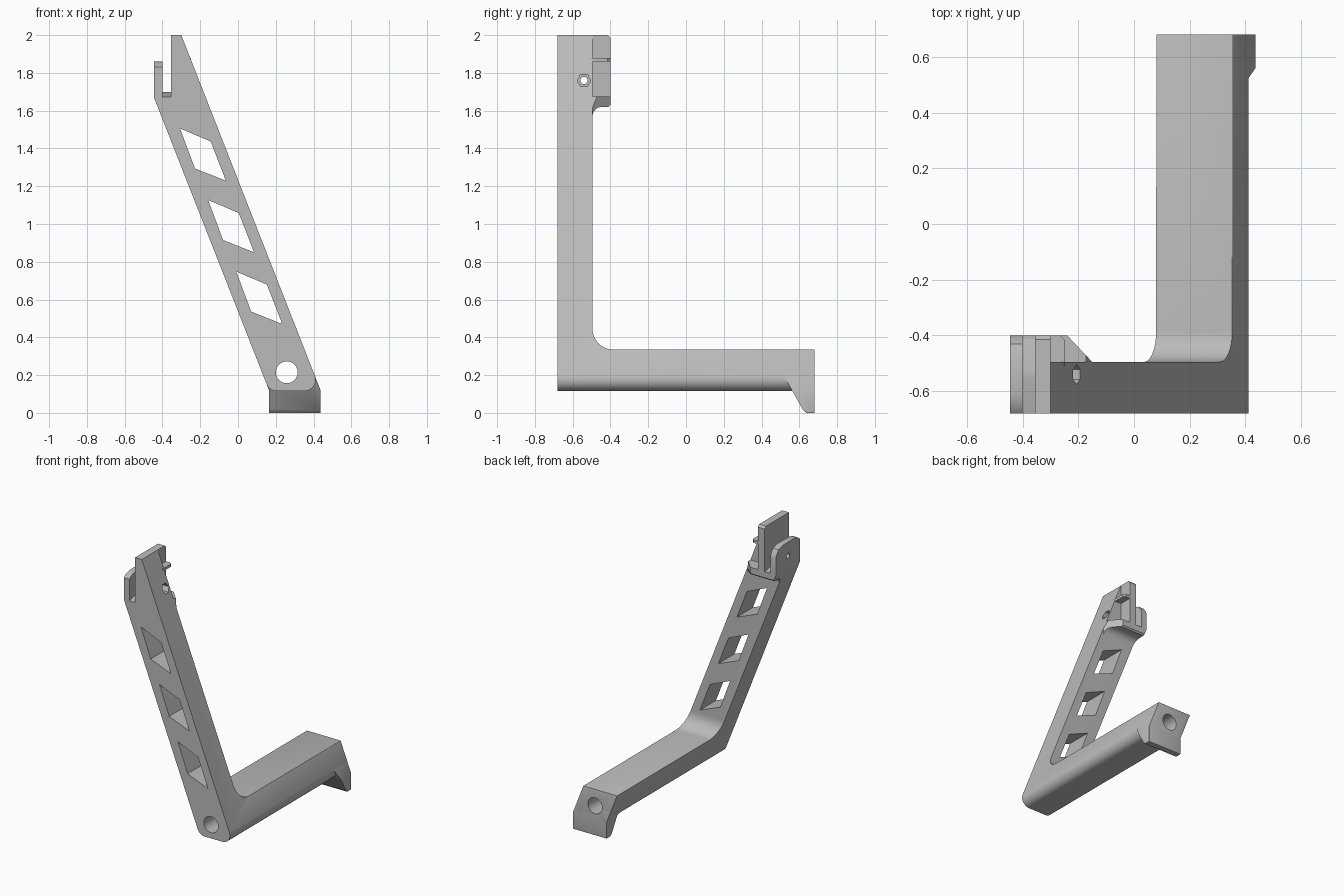
import bpy, bmesh
from math import radians, cos, sin

cube = bpy.data.objects.get("Cube")
if cube:
    bpy.data.objects.remove(cube, do_unlink=True)

grey = bpy.data.materials.new("light grey plastic")
grey.use_nodes = True
colour = (0.5, 0.5, 0.5, 1)
grey.diffuse_color = colour
grey.node_tree.nodes["Principled BSDF"].inputs["Base Color"].default_value = colour


def arc(cu, cv, r, start, end, n=8):
    angles = [radians(start + (end - start) * i / n) for i in range(n + 1)]
    return [(cu + r * cos(a), cv + r * sin(a)) for a in angles]


def prism(name, pts, axis, lo, hi):
    """Extrude a 2D outline along one axis."""
    place = {"x": lambda u, v, t: (t, u, v),
             "y": lambda u, v, t: (u, t, v),
             "z": lambda u, v, t: (u, v, t)}[axis]
    bm = bmesh.new()
    ends = [[bm.verts.new(place(u, v, t)) for u, v in pts] for t in (lo, hi)]
    for ring in ends:
        bm.faces.new(ring)
    for i in range(len(pts)):
        j = (i + 1) % len(pts)
        bm.faces.new((ends[0][i], ends[0][j], ends[1][j], ends[1][i]))
    bmesh.ops.recalc_face_normals(bm, faces=bm.faces)
    mesh = bpy.data.meshes.new(name)
    bm.to_mesh(mesh)
    bm.free()
    mesh.materials.append(grey)
    obj = bpy.data.objects.new(name, mesh)
    bpy.context.collection.objects.link(obj)
    return obj


def boolean(obj, other, operation):
    mod = obj.modifiers.new("cut", "BOOLEAN")
    mod.object, mod.operation, mod.solver = other, operation, "EXACT"
    bpy.context.view_layer.update()
    graph = bpy.context.evaluated_depsgraph_get()
    mesh = bpy.data.meshes.new_from_object(obj.evaluated_get(graph))
    obj.modifiers.clear()
    obj.data = mesh


def discard(*objs):
    for o in objs:
        bpy.data.objects.remove(o, do_unlink=True)


def soften(obj, rule, width):
    """Round the sharp edges whose two ends both satisfy the rule."""
    bm = bmesh.new()
    bm.from_mesh(obj.data)
    edges = [e for e in bm.edges if all(rule(v.co) for v in e.verts)
             and len(e.link_faces) == 2 and e.calc_face_angle(0) > 0.5]
    bmesh.ops.bevel(bm, geom=edges, offset=width, segments=3, profile=0.5,
                    affect="EDGES", clamp_overlap=True)
    bm.to_mesh(obj.data)
    bm.free()


# Sloping sides shared by the upright, arm and toe
def left(z):
    return -0.445 + (1.67 - z) * 0.393


def right(z):
    return -0.30 + (2 - z) * 0.392


# Upright and arm: leaning outline crossed with an L-shaped side outline
lean = ([(right(2), 2), (-0.355, 2), (-0.355, 1.67), (left(1.67), 1.67)]
        + arc(0.207, 0.175, 0.06, 201.4, 270)
        + arc(0.351, 0.175, 0.06, -90, 21.4))
ell = ([(-0.68, 2.1), (-0.68, 0), (0.68, 0), (0.68, 0.335)]
       + arc(-0.385, 0.445, 0.11, 270, 180, 10) + [(-0.495, 2.1)])
frame = prism("upright_and_arm", lean, "y", -1, 1)
side = prism("side_outline", ell, "x", -1, 1)
boolean(frame, side, "INTERSECT")
soften(frame, lambda c: c.y > 0.67 or (c.y > -0.39 and c.z > 0.33), 0.015)

# Hooked toe below the far end of the arm
toe = prism("toe", [(left(0.2), 0.2), (left(0.12), 0.12), (left(0.12), 0),
                    (right(0.12), 0), (right(0.12), 0.12), (right(0.2), 0.2)],
            "y", 0, 1)
wedge = prism("toe_outline", [(0.51, 0.21), (0.62, 0.015), (0.635, 0.003),
                              (0.65, -0.1), (0.68, -0.1), (0.68, 0.3), (0.51, 0.3)],
              "x", -1, 1)
boolean(toe, wedge, "INTERSECT")
soften(toe, lambda c: c.y > 0.6 and c.z < 0.19 or c.y > 0.67 and c.x not in (0,), 0.015)

# Fork prong with a rounded top, and the raised slot floor
prong = prism("fork_prong", [(-0.68, 1.665), (-0.68, 1.83), (-0.655, 1.85), (-0.61, 1.86),
                             (-0.48, 1.86), (-0.43, 1.845), (-0.405, 1.81), (-0.40, 1.79),
                             (-0.40, 1.665)], "x", -0.445, -0.40)
floor = prism("slot_floor", [(-0.68, 1.66), (-0.68, 1.672), (-0.555, 1.70), (-0.525, 1.70),
                             (-0.40, 1.672), (-0.40, 1.66)], "x", -0.41, -0.35)

# Tall fork plate extension behind the upright
plate = prism("fork_plate", [(-0.51, 1.64), (-0.51, 2), (-0.415, 2), (-0.40, 1.985),
                             (-0.40, 1.64)], "x", -0.355, -0.30)

# Shelf under the fork, blended into the back of the upright
shelf = prism("fork_base", [(-0.51, 1.55), (-0.495, 1.56)]
              + arc(-0.445, 1.57, 0.05, 180, 90, 6)
              + [(-0.41, 1.62), (-0.40, 1.63), (-0.40, 1.675), (-0.51, 1.675)], "x", -1, 1)
slope = prism("slope", [(-0.445, 1.8), (-0.445, 1.67), (left(1.4), 1.4),
                        (right(1.4), 1.4), (right(1.8), 1.8)], "y", -1, 1)
corner = prism("corner", [(-0.6, -0.6), (-0.15, -0.6), (-0.15, -0.495), (-0.24, -0.40),
                          (-0.26, -0.39), (-0.6, -0.39)], "z", 1, 2)
boolean(shelf, slope, "INTERSECT")
boolean(shelf, corner, "INTERSECT")

# Thin upper rib on the plate
rib = prism("upper_rib", [(-0.34, -0.51), (-0.25, -0.51), (-0.25, -0.415), (-0.265, -0.40),
                          (-0.34, -0.40)], "z", 1.86, 1.88)

# Three slanted windows
for i in range(3):
    dx, dz = 0.149 * i, -0.379 * i
    window = prism("window_cutter", [(x + dx, z + dz) for x, z in
                                     ((-0.307, 1.506), (-0.145, 1.437),
                                      (-0.064, 1.229), (-0.228, 1.294))], "y", -0.8, -0.3)
    boolean(frame, window, "DIFFERENCE")
    discard(window)

# Long bore through the arm, pin hole through the fork and hexagonal nut pocket
bore = prism("bore_cutter", arc(0.258, 0.215, 0.058, 0, 348.75, 31), "y", -1, 1)
pin = prism("pin_cutter", arc(-0.54, 1.76, 0.019, 0, 337.5, 15), "x", -1, 0)
nut = prism("nut_cutter", arc(-0.54, 1.76, 0.036, 0, 300, 5), "x", -0.255, 0)
for part, cutter in ((frame, bore), (toe, bore), (frame, pin), (prong, pin), (frame, nut)):
    boolean(part, cutter, "DIFFERENCE")
discard(side, wedge, slope, corner, bore, pin, nut)

# Smooth the curves while keeping corners crisp
bpy.ops.object.select_all(action="DESELECT")
for part in (frame, toe, prong, floor, plate, shelf, rib):
    part.select_set(True)
    bpy.context.view_layer.objects.active = part
bpy.ops.object.shade_smooth_by_angle(angle=radians(32))
